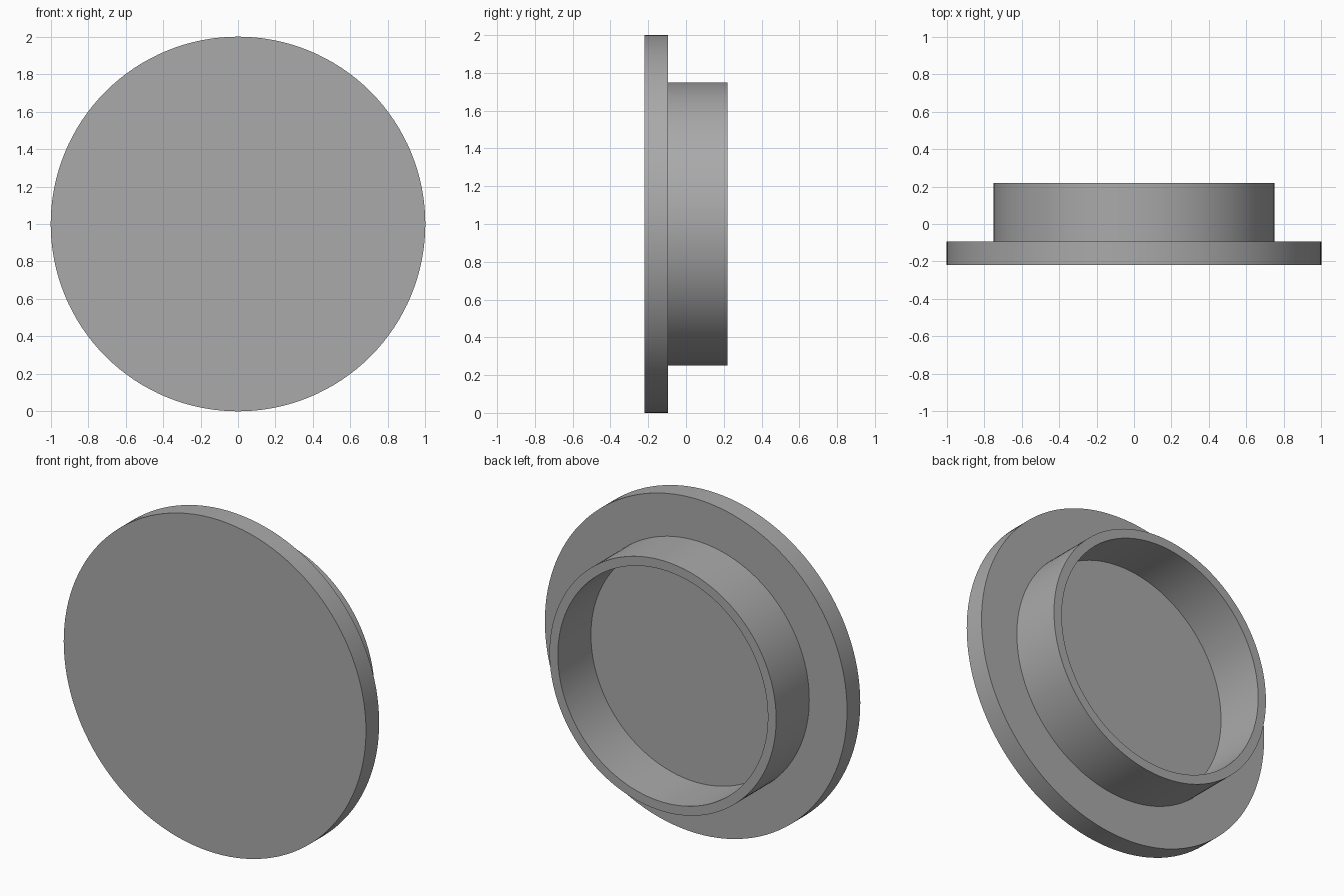
import bpy, bmesh, math

if "Cube" in bpy.data.objects:
    bpy.data.objects.remove(bpy.data.objects["Cube"])

SEGMENTS = 128
FRONT, STEP, BACK = -0.219, -0.094, 0.219   # depths along y

grey = bpy.data.materials.new("plain grey")
grey.diffuse_color = (0.4, 0.4, 0.4, 1)
grey.use_nodes = True
grey.node_tree.nodes["Principled BSDF"].inputs["Base Color"].default_value = grey.diffuse_color


def lathe(name, profile):
    """Spin a (radius, y) profile around the horizontal axis at z = 1."""
    bm = bmesh.new()
    verts = [bm.verts.new((r, y, 1)) for r, y in profile]
    edges = [bm.edges.new(pair) for pair in zip(verts, verts[1:])]
    bmesh.ops.spin(bm, geom=verts + edges, cent=(0, 0, 1), axis=(0, 1, 0),
                   angle=math.tau, steps=SEGMENTS, use_merge=True)
    bmesh.ops.remove_doubles(bm, verts=bm.verts, dist=1e-5)
    bmesh.ops.recalc_face_normals(bm, faces=bm.faces)
    mesh = bpy.data.meshes.new(name)
    bm.to_mesh(mesh)
    bm.free()
    mesh.materials.append(grey)
    obj = bpy.data.objects.new(name, mesh)
    bpy.context.collection.objects.link(obj)
    bpy.ops.object.select_all(action='DESELECT')
    obj.select_set(True)
    bpy.context.view_layer.objects.active = obj
    bpy.ops.object.shade_smooth_by_angle(angle=math.radians(30))
    return obj


# One-piece cap: round front plate, step, raised rim and recessed floor
lathe("cap", [(0, FRONT), (1, FRONT), (1, STEP), (0.75, STEP),
              (0.75, BACK), (0.695, BACK), (0.695, STEP), (0, STEP)])
